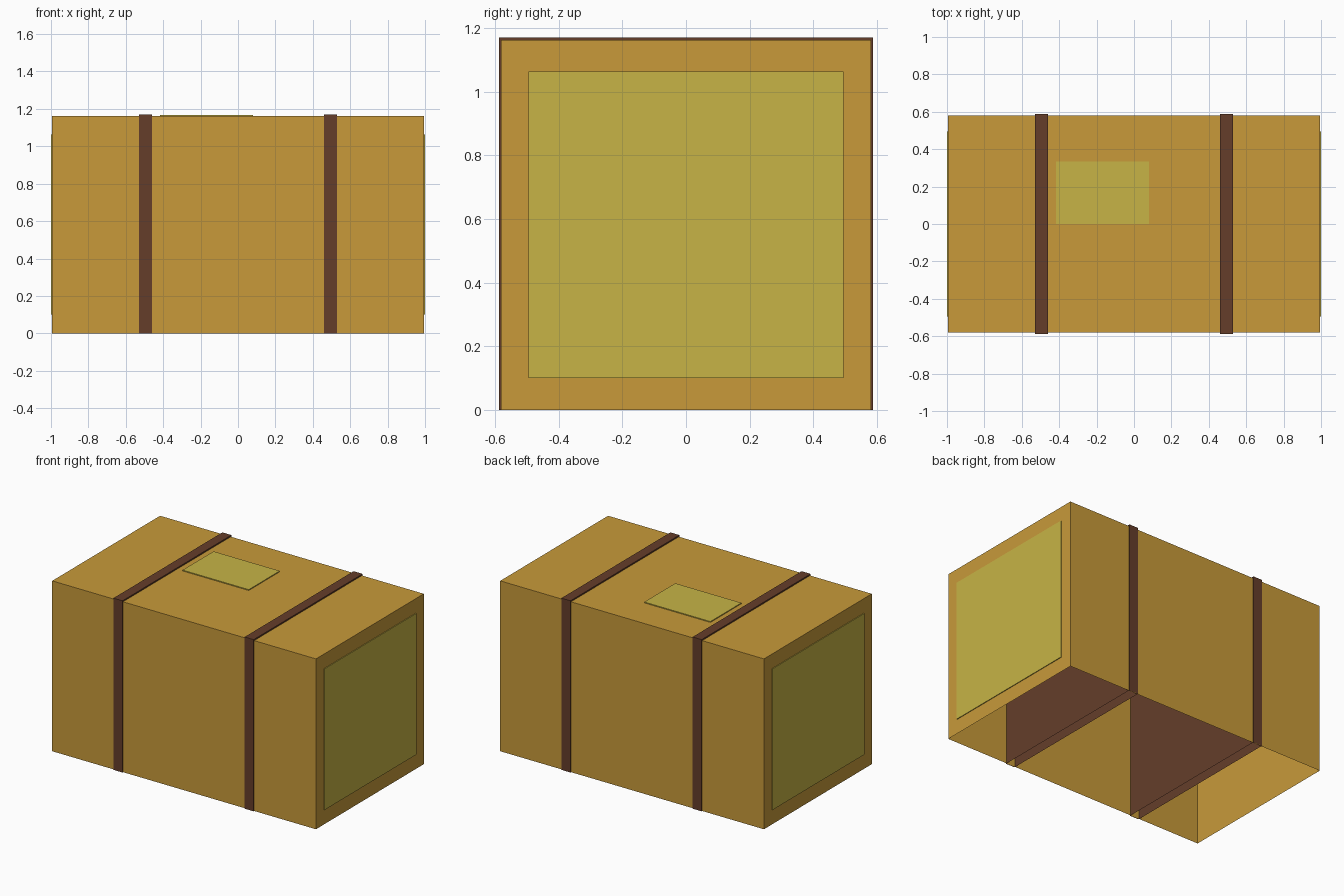
import bpy, bmesh
from mathutils import Vector

cube = bpy.data.objects.get("Cube")
if cube:
    bpy.data.objects.remove(cube, do_unlink=True)


def material(name, rgb):
    m = bpy.data.materials.new(name)
    m.use_nodes = True
    m.diffuse_color = (*rgb, 1)
    bsdf = next(n for n in m.node_tree.nodes if n.type == 'BSDF_PRINCIPLED')
    bsdf.inputs["Base Color"].default_value = (*rgb, 1)
    return m


cardboard = material("cardboard", (0.578, 0.323, 0.042))
strap_brown = material("strap brown", (0.130, 0.048, 0.023))
label_yellow = material("label yellow", (0.571, 0.456, 0.061))


def open_box(name, lo, hi, mat, open_side):
    """Box between two corners, without the face that points to open_side."""
    lo, hi = Vector(lo), Vector(hi)
    bm = bmesh.new()
    bmesh.ops.create_cube(bm, size=1)
    bmesh.ops.scale(bm, vec=hi - lo, verts=bm.verts)
    bmesh.ops.translate(bm, vec=(lo + hi) / 2, verts=bm.verts)
    bm.normal_update()
    gone = [f for f in bm.faces if f.normal.dot(Vector(open_side)) > 0.9]
    bmesh.ops.delete(bm, geom=gone, context='FACES')
    mesh = bpy.data.meshes.new(name)
    bm.to_mesh(mesh)
    bm.free()
    mesh.materials.append(mat)
    obj = bpy.data.objects.new(name, mesh)
    bpy.context.collection.objects.link(obj)
    return obj


DOWN = (0, 0, -1)
X, Y, TOP = 0.995, 0.581, 1.162      # half length, half depth, height

# Parcel body, open underneath
open_box("parcel_body", (-X, -Y, 0), (X, Y, TOP), cardboard, DOWN)

# Straps run right through the body, and an end panel sits on each end
for side, s in (("left", 1), ("right", -1)):
    cx = 0.495 * s
    open_box(side + "_strap", (cx - 0.034, -0.587, 0),
             (cx + 0.034, 0.587, 1.171), strap_brown, DOWN)
    x0, x1 = sorted((X * s, 1.0 * s))
    open_box(side + "_end_panel", (x0, -0.495, 0.10),
             (x1, 0.495, 1.063), label_yellow, (-s, 0, 0))

# Address label on the top
open_box("top_label", (-0.418, 0, TOP), (0.081, 0.334, TOP + 0.006), label_yellow, DOWN)
